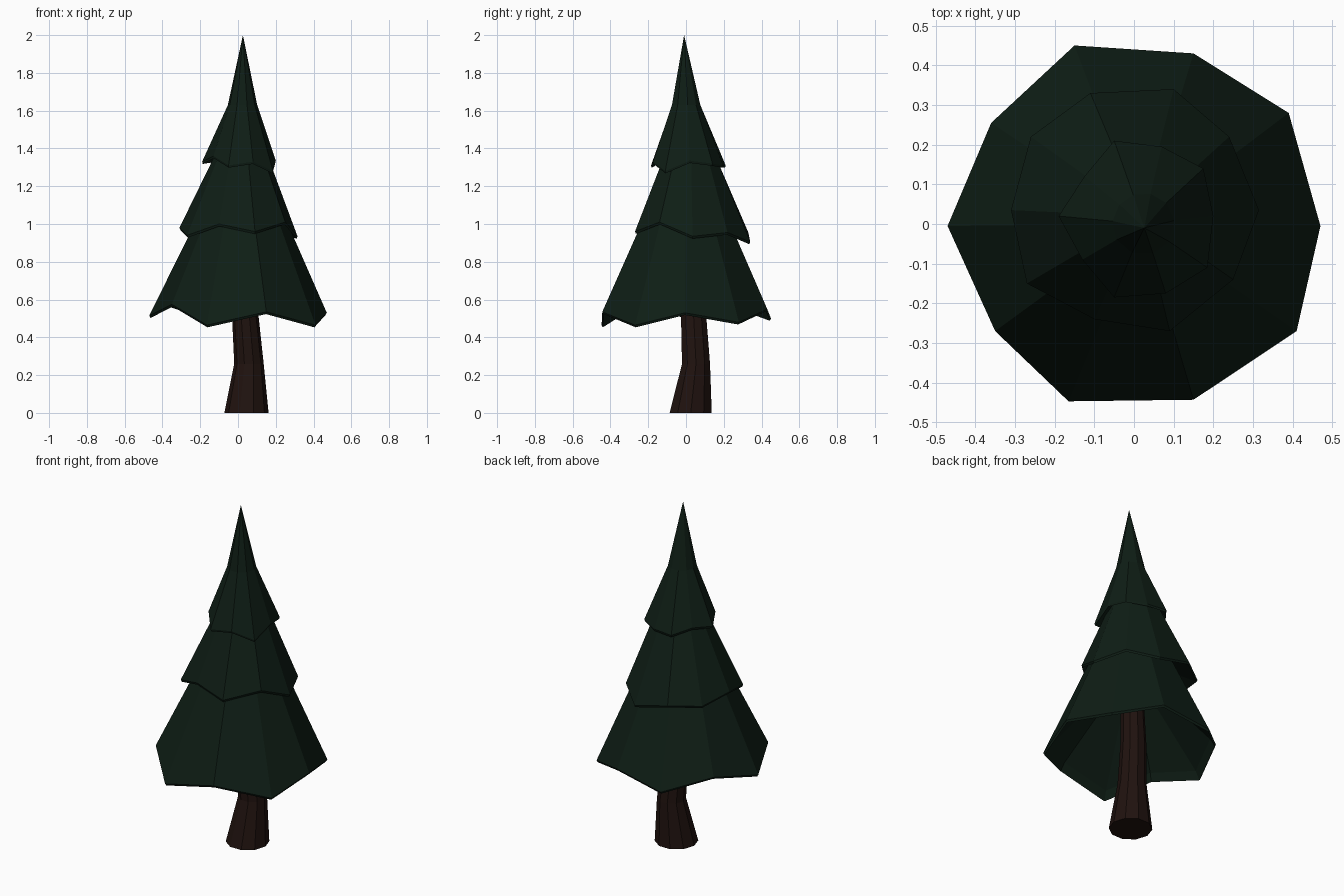
import bpy, bmesh, math
from mathutils import Vector

if "Cube" in bpy.data.objects:
    bpy.data.objects.remove(bpy.data.objects["Cube"])


def material(name, rgb):
    m = bpy.data.materials.new(name)
    m.diffuse_color = (*rgb, 1)
    m.use_nodes = True
    m.node_tree.nodes["Principled BSDF"].inputs["Base Color"].default_value = m.diffuse_color
    return m


def loft(name, rings, mat, tip=None, end=None):
    """Skin a stack of equal rings from top to bottom, closed with a point or a cap."""
    bm = bmesh.new()
    loops = [[bm.verts.new(p) for p in r] for r in rings]
    n = len(loops[0])
    for a, b in zip(loops, loops[1:]):
        for i in range(n):
            j = (i + 1) % n
            bm.faces.new((a[i], b[i], b[j], a[j]))
    for loop, point in ((loops[0], tip), (loops[-1], end)):
        if point is None:
            bm.faces.new(loop)
        else:
            v = bm.verts.new(point)
            for i in range(n):
                bm.faces.new((loop[i], loop[(i + 1) % n], v))
    bmesh.ops.recalc_face_normals(bm, faces=bm.faces)
    me = bpy.data.meshes.new(name)
    bm.to_mesh(me)
    bm.free()
    me.materials.append(mat)
    ob = bpy.data.objects.new(name, me)
    bpy.context.collection.objects.link(ob)
    return ob


def collar(hem, centre, radius, z):
    """Round ring above a ragged hem, keeping its corner directions."""
    c = Vector(centre)
    return [(*(c + (Vector(p[:2]) - c).normalized() * radius), z) for p in hem]


def lip(hem, centre):
    """Thin turned-under edge below a hem."""
    return [(x - (x - centre[0]) * .015, y - (y - centre[1]) * .015, z - .012) for x, y, z in hem]


def between(upper, lower, t, rise=0):
    """Ring part of the way from one ring to the other."""
    return [Vector(a).lerp(Vector(b), t) + Vector((0, 0, rise)) for a, b in zip(upper, lower)]


def neck(hem, apex_ring, above):
    """Ring on the slope of a tier, just above the hem of the tier over it."""
    out = []
    for a, h, up in zip(apex_ring, hem, above):
        t = (a[2] - (up[2] + .04)) / (a[2] - h[2])
        out.append(Vector(a).lerp(Vector(h), t))
    return out


green = material("needles", (0.0045, 0.0125, 0.0075))
brown = material("bark", (0.014, 0.006, 0.0045))

# Ragged hems, ten corners each, counter-clockwise from +x
low = [(.47, -.005, .53), (.39, .28, .48), (.15, .43, .55), (-.15, .45, .50),
       (-.36, .255, .57), (-.47, -.005, .515), (-.35, -.27, .575), (-.165, -.447, .465),
       (.15, -.443, .535), (.41, -.27, .465)]
mid = [(.315, .035, .935), (.24, .22, .955), (.10, .34, .905), (-.11, .33, .955),
       (-.26, .22, .95), (-.31, .035, .98), (-.27, -.15, .94), (-.10, -.24, 1.0),
       (.09, -.27, .96), (.25, -.14, 1.01)]
top = [(.20, .02, 1.335), (.175, .14, 1.32), (.07, .195, 1.31), (-.05, .21, 1.31),
       (-.125, .12, 1.34), (-.19, .02, 1.33), (-.13, -.09, 1.36), (-.05, -.185, 1.31),
       (.08, -.175, 1.33), (.185, -.11, 1.28)]

# Foliage: one skin from the tip down over three overlapping tiers, then up inside
low_neck = neck(low, collar(low, (.02, 0), .2, 1.1), mid)
mid_neck = neck(mid, collar(mid, (.02, .02), .115, 1.42), top)
inside = collar(low, (.033, .02), .06, .95)
rings = [collar(top, (.024, 0), .078, 1.63), top, lip(top, (.02, 0)),
         mid_neck, mid, lip(mid, (.02, .02)),
         low_neck, low, lip(low, (.02, 0)),
         between(low, inside, .08), inside]
loft("branches", rings, green, tip=(.026, -.01, 2.0))

# Bent trunk: x, y, z, radius
trunk = [(.033, .02, .95, .058), (.038, .04, .52, .07), (.058, .053, .26, .078),
         (.045, .025, 0, .117)]
rings = [[(x + r * math.cos(math.tau * i / 10), y + r * math.sin(math.tau * i / 10), z)
          for i in range(10)] for x, y, z, r in trunk]
loft("trunk", rings, brown)
